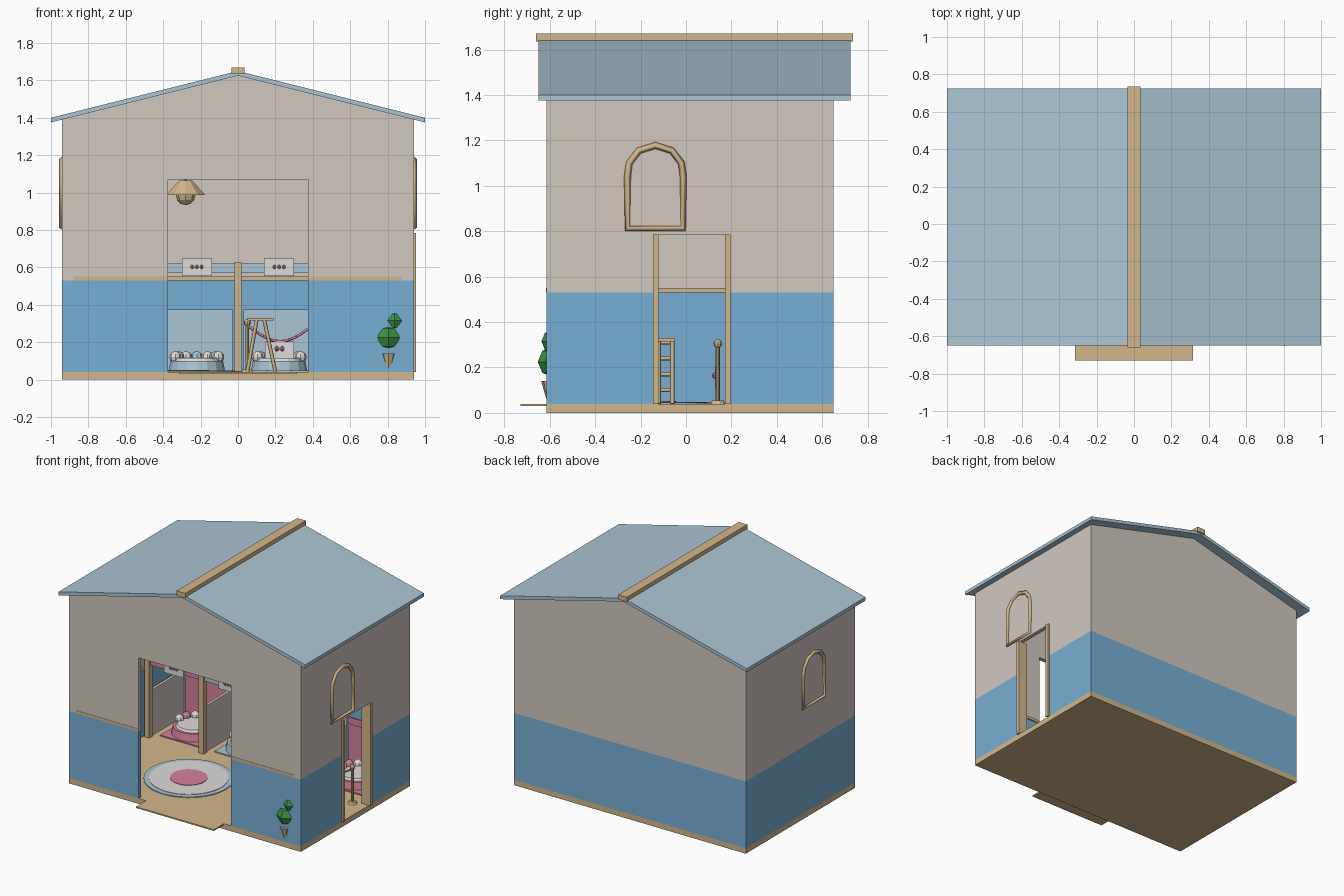
import bpy, bmesh, math
from mathutils import Vector

if "Cube" in bpy.data.objects:
    bpy.data.objects.remove(bpy.data.objects["Cube"], do_unlink=True)


def material(name, rgb):
    m = bpy.data.materials.new(name)
    m.use_nodes = True
    m.diffuse_color = (*rgb, 1)
    m.node_tree.nodes["Principled BSDF"].inputs["Base Color"].default_value = (*rgb, 1)
    return m


PLASTER = material("plaster", (0.64, 0.58, 0.53))
BLUE = material("wall blue", (0.19, 0.43, 0.66))
SLATE = material("pale blue", (0.41, 0.56, 0.66))
WOOD = material("wood", (0.65, 0.47, 0.26))
GREEN = material("leaf green", (0.045, 0.30, 0.055))
PINK = material("pink", (0.66, 0.22, 0.32))
WHITE = material("soft white", (0.74, 0.72, 0.70))


def finish(name, bm, mat):
    bmesh.ops.recalc_face_normals(bm, faces=bm.faces)
    me = bpy.data.meshes.new(name)
    bm.to_mesh(me)
    bm.free()
    me.materials.append(mat)
    ob = bpy.data.objects.new(name, me)
    bpy.context.collection.objects.link(ob)
    return ob


def prism(name, pts, axis, a, b, mat):
    """Extrude a 2D profile along x, y or z from a to b."""
    bm = bmesh.new()
    place = {"x": lambda p: (a, p[0], p[1]), "y": lambda p: (p[0], a, p[1]),
             "z": lambda p: (p[0], p[1], a)}[axis]
    face = bm.faces.new([bm.verts.new(place(p)) for p in pts])
    new = bmesh.ops.extrude_face_region(bm, geom=[face])["geom"]
    shift = Vector([b - a if c == axis else 0 for c in "xyz"])
    bmesh.ops.translate(bm, vec=shift, verts=[v for v in new if isinstance(v, bmesh.types.BMVert)])
    return finish(name, bm, mat)


def box(name, x0, x1, y0, y1, z0, z1, mat):
    return prism(name, [(x0, y0), (x1, y0), (x1, y1), (x0, y1)], "z", z0, z1, mat)


def cone(name, x, y, z0, z1, r0, r1, mat, sides=16):
    bm = bmesh.new()
    bmesh.ops.create_cone(bm, cap_ends=True, segments=sides, radius1=r0, radius2=r1, depth=z1 - z0)
    bmesh.ops.translate(bm, vec=(x, y, (z0 + z1) / 2), verts=bm.verts)
    return finish(name, bm, mat)


def ball(name, x, y, z, r, mat, u=8, v=6):
    bm = bmesh.new()
    bmesh.ops.create_uvsphere(bm, u_segments=u, v_segments=v, radius=r)
    bmesh.ops.translate(bm, vec=(x, y, z), verts=bm.verts)
    return finish(name, bm, mat)


def tube(name, pts, r, mat, closed=False):
    cu = bpy.data.curves.new(name, "CURVE")
    cu.dimensions = "3D"
    cu.bevel_depth, cu.bevel_resolution = r, 0
    cu.use_fill_caps = True
    sp = cu.splines.new("POLY")
    sp.points.add(len(pts) - 1)
    for p, co in zip(sp.points, pts):
        p.co = (*co, 1)
    sp.use_cyclic_u = closed
    cu.materials.append(mat)
    ob = bpy.data.objects.new(name, cu)
    bpy.context.collection.objects.link(ob)
    bpy.ops.object.select_all(action="DESELECT")
    ob.select_set(True)
    bpy.context.view_layer.objects.active = ob
    bpy.ops.object.convert(target="MESH")


W, F, B, T = 0.94, -0.615, 0.65, 0.03       # half width, front, back, wall thickness
FLOOR, MID, EAVE, PEAK = 0.04, 0.53, 1.39, 1.625
DOOR = 0.375

# Floor slab and doorstep
box("floor_slab", -W, W, F, B, 0, FLOOR, WOOD)
box("doorstep", -0.315, 0.315, -0.73, F, 0.03, FLOOR, WOOD)

# Front and back walls, gables included
for name, x0, x1 in (("front_wall_lower_right", -W, -DOOR), ("front_wall_lower_left", DOOR, W)):
    box(name, x0, x1, F, F + T, FLOOR, MID, BLUE)
gable = [(W, MID), (W, EAVE), (0, PEAK), (-W, EAVE), (-W, MID)]
notch = [(-DOOR, MID), (-DOOR, 1.07), (DOOR, 1.07), (DOOR, MID)]
prism("front_wall_upper", gable + notch, "y", F, F + T, PLASTER)
prism("back_wall_upper", gable, "y", B - T, B, PLASTER)
box("back_wall_lower", -W, W, B - T, B, FLOOR, MID, BLUE)

# Side walls, with a doorway on the left side of the house
y0, y1, d0, d1, dtop = F + T, B - T, -0.13, 0.18, 0.785
box("right_wall_lower", -W, -W + T, y0, y1, FLOOR, MID, BLUE)
box("right_wall_upper", -W, -W + T, y0, y1, MID, EAVE, PLASTER)
box("left_wall_lower_front", W - T, W, y0, d0, FLOOR, MID, BLUE)
box("left_wall_lower_back", W - T, W, d1, y1, FLOOR, MID, BLUE)
prism("left_wall_upper", [(y0, MID), (d0, MID), (d0, dtop), (d1, dtop), (d1, MID), (y1, MID),
                          (y1, EAVE), (y0, EAVE)], "x", W - T, W, PLASTER)
for name, a in (("door_jamb_front", -0.145), ("door_jamb_back", 0.172)):
    box(name, 0.88, 0.953, a, a + 0.024, FLOOR, dtop, WOOD)

# Rails where the two wall colours meet
for s, side in ((-1, "right"), (1, "left")):
    a, b = sorted((s * 0.38, s * 0.88))
    box("front_rail_" + side, a, b, F - 0.002, F + T + 0.01, MID, MID + 0.02, WOOD)
box("back_rail", -0.9, 0.9, y1 - 0.012, y1, MID, MID + 0.02, WOOD)
box("side_rail", -W + T, -W + T + 0.012, y0, y1, MID, MID + 0.02, WOOD)

# Roof and ridge beam
prism("roof", [(-1, 1.375), (0, PEAK), (1, 1.375), (1, 1.4), (0, 1.65), (-1, 1.4)],
      "y", -0.65, 0.725, SLATE)
box("ridge_beam", -0.035, 0.035, -0.66, 0.735, 1.635, 1.67, WOOD)

# Arched window frames on both sides
arch = [(-0.123, 0.812)] + [(-0.123, 1.04), (-0.115, 1.1), (-0.073, 1.155), (0, 1.178),
                            (0.073, 1.155), (0.115, 1.1), (0.123, 1.04)] + [(0.123, 0.812)]
for s, side in ((-1, "right"), (1, "left")):
    tube("window_frame_" + side, [(s * 0.941, y - 0.135, z) for y, z in arch], 0.015, WOOD, True)

# Potted shrub against the front wall
cone("shrub_pot", 0.805, -0.6, 0.05, 0.14, 0.012, 0.038, WOOD, 8)
ball("shrub_lower", 0.805, -0.585, 0.225, 0.068, GREEN, 6, 4)
ball("shrub_upper", 0.838, -0.585, 0.315, 0.052, GREEN, 6, 4)

# Hanging lamp above a round rug
LX, LY = -0.28, -0.17
cone("lamp_shade", LX, LY, 0.988, 1.065, 0.11, 0.035, WOOD, 10)
ball("lamp_bulb", LX, LY, 0.985, 0.052, WOOD)
cone("lamp_stem", LX, LY, 1.06, 1.56, 0.008, 0.008, WOOD, 6)
for i, (r, mat) in enumerate(((0.3, SLATE), (0.265, WHITE), (0.125, PINK))):
    cone("rug_ring_%d" % (i + 1), LX, LY, FLOOR, FLOOR + 0.006 + 0.003 * i, r, r, mat, 32)

# Row of four stalls along the back
SY = 0.22
for i in range(5):
    x = -0.88 + 0.44 * i
    box("stall_post_%d" % i, x - 0.02, x + 0.02, SY - 0.02, SY + 0.02, FLOOR, 0.63, WOOD)
    box("stall_partition_%d" % i, x - 0.01, x + 0.01, SY + 0.02, y1, FLOOR, 0.375, PLASTER)
for i, colour in enumerate((PINK, SLATE, SLATE, PINK)):
    x, y, n = -0.66 + 0.44 * i, 0.43, str(i + 1)
    box("stall_back_" + n, x - 0.19, x + 0.19, y1 - 0.02, y1, FLOOR, 0.375, colour)
    box("stall_valance_" + n, x - 0.2, x + 0.2, SY - 0.006, SY + 0.006, 0.57, 0.62, colour)
    box("stall_sign_" + n, x - 0.08, x + 0.08, SY - 0.02, SY - 0.006, 0.555, 0.648, WHITE)
    for k in (-1, 0, 1):
        ball("sign_dot_%s_%d" % (n, k + 2), x + 0.025 * k, SY - 0.02, 0.603, 0.011, PINK, 6, 4)
    box("stall_mat_" + n, x - 0.16, x + 0.16, y - 0.16, y + 0.16, FLOOR, FLOOR + 0.008, colour)
    cone("bed_base_" + n, x, y, 0.048, 0.1, 0.15, 0.14, colour)
    cone("bed_cushion_" + n, x, y, 0.1, 0.115, 0.12, 0.11, WHITE)
    for k in range(7):
        t = math.pi * k / 6
        ball("bed_puff_%s_%d" % (n, k + 1), x + 0.115 * math.cos(t), y + 0.115 * math.sin(t),
             0.12, 0.032, colour if k % 2 else WHITE)

# Rope barrier with a hanging sign
RY = 0.14
stands = (0.05, 0.4, 0.83)
for i, x in enumerate(stands):
    cone("rope_stand_%d" % i, x, RY, FLOOR, 0.3, 0.009, 0.009, WOOD, 8)
    cone("rope_stand_foot_%d" % i, x, RY, FLOOR, 0.055, 0.032, 0.025, WOOD, 10)
    ball("rope_stand_knob_%d" % i, x, RY, 0.305, 0.019, WOOD)
for a, b in zip(stands, stands[1:]):
    tube("rope", [(a + (b - a) * k / 10, RY, 0.29 - 0.085 * math.sin(math.pi * k / 10))
                  for k in range(11)], 0.007, PINK)
box("barrier_sign", 0.145, 0.3, RY - 0.012, RY - 0.002, 0.11, 0.205, WHITE)
for k in (-1, 1):
    ball("barrier_sign_bow_%d" % (k + 2), 0.222 + 0.014 * k, RY - 0.012, 0.165, 0.014, PINK, 6, 4)

# Small step ladder
for k, y in enumerate((-0.12, -0.06)):
    for j, foot in enumerate((0.05, 0.2)):
        tube("ladder_leg_%d_%d" % (k, j), [(foot, y, FLOOR), (0.1 + 0.04 * j, y, 0.32)], 0.01, WOOD)
for k in range(4):
    z = 0.1 + 0.07 * k
    tube("ladder_rung_%d" % k, [(0.058 + 0.012 * k, -0.12, z), (0.058 + 0.012 * k, -0.06, z)], 0.009, WOOD)
box("ladder_top", 0.05, 0.19, -0.13, -0.05, 0.315, 0.33, WOOD)
